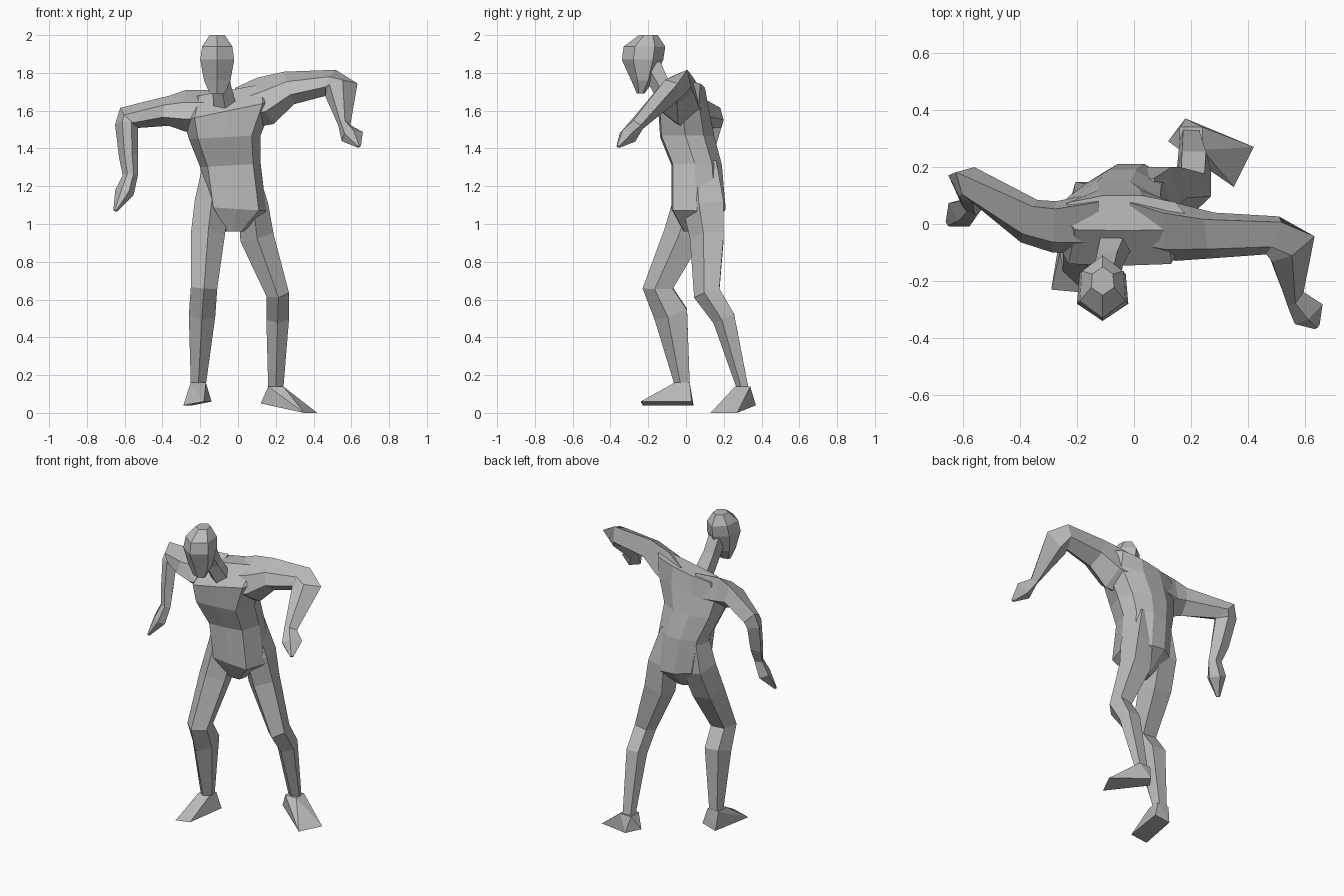
import bpy
import bmesh
from mathutils import Vector

# Remove the default object
default_cube = bpy.data.objects.get("Cube")
if default_cube:
    bpy.data.objects.remove(default_cube, do_unlink=True)

# One flat grey for the whole figure
grey = bpy.data.materials.new("plain grey")
grey.use_nodes = True
colour = (0.5, 0.5, 0.5, 1)
grey.diffuse_color = colour
grey.node_tree.nodes["Principled BSDF"].inputs["Base Color"].default_value = colour

# Cross-sections as (sideways, forward) factors
SQUARE = [(1, 1), (1, -1), (-1, -1), (-1, 1)]
ARM_SECTION = [(-1, -.7), (-.4, .6), (.4, 1), (1, .1), (.3, -1)]
LEG_SECTION = [(0, 1), (1, .2), (.7, -1), (-.7, -1), (-1, .2)]
TORSO_SECTION = [(-.75, 1), (0, 1.05), (.75, 1), (1, .1), (.85, -.6),
                 (.3, -1), (-.3, -1), (-.85, -.6), (-1, .1)]
HEAD_SECTION = [(0, 1), (1, .45), (.9, -.5), (0, -1), (-.9, -.5), (-1, .45)]
FRONT = Vector((0, -1, 0))
CENTIMETRE = 0.01


def finish(name, bm):
    """Turn a bmesh in centimetres into a flat-shaded object."""
    bmesh.ops.recalc_face_normals(bm, faces=bm.faces)
    bmesh.ops.scale(bm, vec=Vector((1, 1, 1)) * CENTIMETRE, verts=bm.verts)
    mesh = bpy.data.meshes.new(name)
    bm.to_mesh(mesh)
    bm.free()
    mesh.materials.append(grey)
    part = bpy.data.objects.new(name, mesh)
    bpy.context.collection.objects.link(part)
    return part


def loft(name, rings):
    """Skin a closed tube through rings of equal point count."""
    bm = bmesh.new()
    loops = [[bm.verts.new(point) for point in ring] for ring in rings]
    for lower, upper in zip(loops, loops[1:]):
        count = len(lower)
        for i in range(count):
            j = (i + 1) % count
            bm.faces.new((lower[i], lower[j], upper[j], upper[i]))
    bm.faces.new(loops[0])
    bm.faces.new(loops[-1])
    return finish(name, bm)


def limb(name, section, joints):
    """Loft through joints (x, y, z, half width, half depth), mitred at bends."""
    centres = [Vector(joint[:3]) for joint in joints]
    rings = []
    for i, (centre, joint) in enumerate(zip(centres, joints)):
        tangent = Vector()
        if i > 0:
            tangent += (centre - centres[i - 1]).normalized()
        if i < len(centres) - 1:
            tangent += (centres[i + 1] - centre).normalized()
        side = tangent.cross(FRONT).normalized()
        forward = tangent.cross(side).normalized()
        if forward.dot(FRONT) < 0:
            forward.negate()
        width, depth = joint[3:]
        rings.append([centre + side * a * width + forward * b * depth
                      for a, b in section])
    return loft(name, rings)


def stack(name, section, levels):
    """Loft level rings (x, y, z, half width, half depth, rise to the left)."""
    rings = []
    for x, y, z, width, depth, rise in levels:
        rings.append([Vector((x + a * width, y - b * depth, z + a * rise))
                      for a, b in section])
    return loft(name, rings)


def foot(name, ankle, radius, sole):
    """Wedge foot: hull of a square ankle and four sole corners."""
    bm = bmesh.new()
    for a, b in SQUARE:
        bm.verts.new(Vector(ankle) + Vector((a, b, 0)) * radius)
    for corner in sole:
        bm.verts.new(corner)
    bmesh.ops.convex_hull(bm, input=bm.verts)
    return finish(name, bm)


# Torso from crotch to shoulder ridge
stack("torso", TORSO_SECTION, [
    (-2, 4, 96, 5, 5, 0),
    (-1, 7, 108, 16, 14, -1),
    (-4, 6, 131, 16, 13, 1),
    (-7, 1, 146, 19, 14, 1),
    (-5, -1, 160, 24, 13, 5),
    (-4, 4, 171, 22, 6, 4),
])

# Neck and head
limb("neck", LEG_SECTION, [
    (-7, -8, 163, 6, 5),
    (-9, -14, 174, 5, 5),
    (-10, -19, 183, 5, 6),
])
stack("head", HEAD_SECTION, [
    (-11, -24, 169, 4, 2, 0),
    (-11, -23, 176, 7, 6, 0),
    (-11, -23, 187, 9, 11, 0),
    (-11, -22, 194, 8, 11, 0),
    (-11, -20, 200, 4, 5, 0),
])

# Left arm from inside the chest to the fingertips
limb("left_arm", ARM_SECTION, [
    (0, 0, 161, 11, 11),
    (14, -3, 165, 13, 10),
    (27, -4, 172, 9, 8),
    (49, -4, 175, 7, 7),
    (54, -8, 172, 9, 7),
    (56, -26, 153, 3, 4),
    (60, -31, 147, 6, 5),
    (64, -36, 141, 1, 1),
])
# Right arm from the fingertips to inside the chest
limb("right_arm", ARM_SECTION, [
    (-65, 0, 107, 1, 1),
    (-60, 4, 117, 5, 5),
    (-57, 6, 126, 4, 3),
    (-58, 9, 136, 5, 5),
    (-59, 13, 153, 6, 6),
    (-58, 14, 156, 7, 6),
    (-37, 1, 160, 8, 8),
    (-28, -1, 160, 11, 9),
    (-12, 0, 160, 11, 11),
])

# Legs, the left one trailing and the right one stepping forward
limb("left_leg", LEG_SECTION, [
    (3, 7, 132, 6, 9),
    (8, 9, 110, 8, 11),
    (10, 11, 93, 9, 9),
    (21, 11, 63, 6, 7),
    (21, 20, 50, 6, 6),
    (20, 30, 13, 4, 3),
])
limb("right_leg", LEG_SECTION, [
    (-11, 6, 134, 7, 8),
    (-14, 4, 111, 9, 11),
    (-16, -2, 94, 9, 10),
    (-18, -15, 66, 7, 8),
    (-19, -8, 52, 7, 9),
    (-21, -2, 15, 4, 4),
])

# Feet, the left one turned outward
foot("left_foot", (20, 30, 14), 4,
     [(12, 29, 5), (18, 37, 4), (42, 27, 0), (35, 13, 0)])
foot("right_foot", (-21, -2, 16), 4,
     [(-29, -23, 4), (-18, -24, 6), (-14, 3, 6), (-24, 4, 4)])
